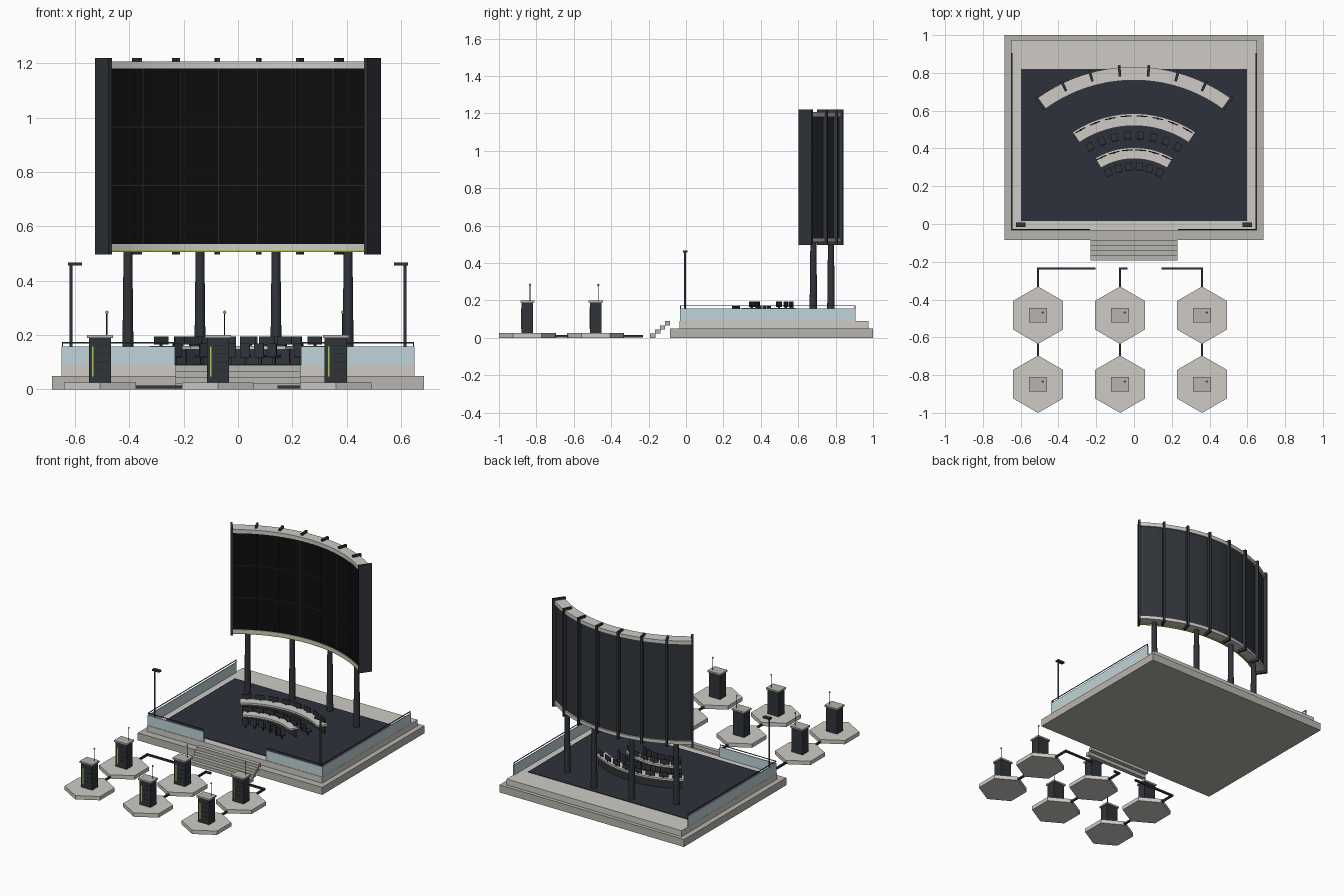
import bpy, bmesh, math
from mathutils import Matrix, Vector

if "Cube" in bpy.data.objects:
    bpy.data.objects.remove(bpy.data.objects["Cube"])


def mat(name, r, g, b):
    m = bpy.data.materials.new(name)
    m.diffuse_color = (r, g, b, 1)
    m.use_nodes = True
    m.node_tree.nodes["Principled BSDF"].inputs["Base Color"].default_value = m.diffuse_color
    return m


LIGHT = mat("pale_stone", .62, .60, .56)
STONE = mat("grey_stone", .47, .46, .42)
DARK = mat("dark_metal", .03, .035, .042)
FLOOR = mat("dark_floor", .027, .031, .043)
BLACK = mat("screen_black", .004, .004, .004)
SEAM = mat("seam_grey", .02, .022, .024)
GLASS = mat("pale_glass", .52, .66, .69)
GREEN = mat("green_light", .45, .6, .05)


def finish(name, bm, m):
    bmesh.ops.recalc_face_normals(bm, faces=bm.faces)
    me = bpy.data.meshes.new(name)
    bm.to_mesh(me)
    bm.free()
    me.materials.append(m)
    ob = bpy.data.objects.new(name, me)
    bpy.context.collection.objects.link(ob)
    return ob


def box(name, x, y, z, m, yaw=0.0, origin=(0, 0)):
    """Box from (min, max) ranges, turned about z and moved to origin."""
    bm = bmesh.new()
    bmesh.ops.create_cube(bm, size=1)
    for v in bm.verts:
        v.co = Vector([r[0] + (c + .5) * (r[1] - r[0]) for c, r in zip(v.co, (x, y, z))])
    bm.transform(Matrix.Translation((*origin, 0)) @ Matrix.Rotation(yaw, 4, 'Z'))
    return finish(name, bm, m)


def cyl(name, x, y, z0, z1, r0, r1, m, n=16, turn=0.0):
    bm = bmesh.new()
    bmesh.ops.create_cone(bm, cap_ends=True, segments=n, radius1=r0, radius2=r1, depth=z1 - z0,
                          matrix=Matrix.Translation((x, y, (z0 + z1) / 2)) @ Matrix.Rotation(turn, 4, 'Z'))
    ob = finish(name, bm, m)
    if n > 8:
        for p in ob.data.polygons:
            p.use_smooth = len(p.vertices) == 4
    return ob


def arc(name, cy, r0, r1, half, z0, z1, m, n=28):
    """Curved slab centred on (0, cy), swept from -half to +half around +y."""
    bm = bmesh.new()
    rings = []
    for i in range(n + 1):
        a = -half + 2 * half * i / n
        rings.append([bm.verts.new((r * math.sin(a), cy + r * math.cos(a), z))
                      for r, z in ((r0, z0), (r1, z0), (r1, z1), (r0, z1))])
    for p, q in zip(rings, rings[1:]):
        for k in range(4):
            f = bm.faces.new((p[k], p[(k + 1) % 4], q[(k + 1) % 4], q[k]))
            f.smooth = k in (1, 3)
    bm.faces.new(rings[0])
    bm.faces.new(rings[-1])
    ob = finish(name, bm, m)
    for e in ob.data.edges:
        a, b = (ob.data.vertices[i].co for i in e.vertices)
        e.use_edge_sharp = abs(a.z - b.z) < 1e-5
    return ob


# Platform tiers, stage floor and entry steps
box("platform_base", (-.685, .685), (-.085, 1), (0, .05), STONE)
box("platform_tier", (-.65, .65), (-.035, .975), (.05, .09), LIGHT)
box("stage_floor", (-.598, .598), (.015, .82), (.09, .094), FLOOR)
for i in range(4):
    y = -.192 + .0265 * i
    box("entry_step", (-.23, .23), (y, y + .028), (.0225 * i, .0225 * (i + 1)), STONE)

# Glass balustrade and lamp posts, both sides
for s in (-1, 1):
    sx = lambda a, b: tuple(sorted((s * a, s * b)))
    box("side_glass", sx(.643, .649), (-.032, .905), (.09, .158), GLASS)
    box("side_rail", sx(.644, .648), (-.032, .905), (.17, .174), DARK)
    box("front_glass", sx(.232, .649), (-.032, -.026), (.09, .158), GLASS)
    box("front_rail", sx(.232, .648), (-.031, -.027), (.17, .174), DARK)
    for px, py in ((.646, .903), (.646, -.029), (.234, -.029)):
        box("rail_post", (s * px - .002, s * px + .002), (py - .002, py + .002), (.09, .173), DARK)
    cyl("lamp_post", s * .615, -.005, .09, .46, .006, .006, DARK, 10)
    box("lamp_head", sx(.575, .626), (-.016, .008), (.456, .467), DARK)

# Curved display wall
CY, STEP = -.04, .18
HALF = 3.5 * STEP
arc("display_face", CY, .805, .82, HALF, .535, 1.182, BLACK)
arc("display_back", CY, .82, .862, HALF, .53, 1.185, DARK)
arc("display_top_cap", CY, .801, .872, HALF, 1.182, 1.207, LIGHT)
arc("display_bottom_cap", CY, .801, .872, HALF, .513, .535, LIGHT)
arc("display_light_strip", CY, .801, .809, HALF, .506, .513, GREEN)
for z in (.751, .966):
    arc("display_row_seam", CY, .8035, .81, HALF, z - .002, z + .002, SEAM)
for i in range(8):
    a = -HALF + STEP * i
    end = i in (0, 7)
    box("display_end_panel" if end else "display_rib", (-.007, .007),
        (.798 if end else .825, .884), (.497, 1.22), DARK, -a, (0, CY))
    if not end:
        box("display_column_seam", (-.002, .002), (.8035, .81), (.535, 1.182), SEAM, -a, (0, CY))

# Support columns
for a in (-.512, -.17, .17, .512):
    cyl("support_column", .827 * math.sin(a), CY + .827 * math.cos(a), .09, .52, .021, .016, DARK, 16)

# Curved desks with screens and chairs: inner r, outer r, half angle, seat r, count, spacing
for r0, r1, half, rs, n, gap in ((.52, .585, .589, .47, 8, .148), (.345, .405, .533, .305, 6, .182)):
    arc("desk_top", 0, r0, r1, half, .147, .16, LIGHT, 20)
    arc("desk_panel", 0, r1 - .02, r1 - .01, half - .02, .094, .147, DARK, 20)
    for i in range(n):
        a = (i - (n - 1) / 2) * gap
        box("desk_screen", (-.029, .029), (r1 - .016, r1 - .01), (.165, .195), DARK, -a)
        box("screen_stand", (-.004, .004), (r1 - .018, r1 - .008), (.159, .17), DARK, -a)
        box("chair_seat", (-.018, .018), (rs - .018, rs + .02), (.118, .126), DARK, -a)
        box("chair_back", (-.018, .018), (rs - .023, rs - .016), (.122, .17), DARK, -a)
        box("chair_leg", (-.005, .005), (rs - .005, rs + .005), (.094, .118), DARK, -a)

# Hexagonal pads with cabinets and aerials, joined by cable runs
for x, end in ((-.508, -.205), (-.074, -.035), (.36, .145)):
    for y in (-.483, -.848):
        cyl("hex_pad", x, y, 0, .026, .152, .152, LIGHT, 6, 0)
        box("cabinet_body", (x - .041, x + .041), (y - .031, y + .031), (.026, .19), DARK)
        box("cabinet_cap", (x - .048, x + .048), (y - .038, y + .038), (.19, .201), STONE)
        box("cabinet_light", (x - .029, x - .023), (y - .033, y - .03), (.048, .158), GREEN)
        for k in range(4):
            z = .07 + .03 * k
            box("cabinet_vent", (x - .012, x + .034), (y - .0325, y - .03), (z, z + .004), SEAM)
        cyl("aerial_rod", x + .025, y + .014, .2, .283, .002, .002, DARK, 8)
        bm = bmesh.new()
        bmesh.ops.create_uvsphere(bm, u_segments=12, v_segments=8, radius=.006,
                                  matrix=Matrix.Translation((x + .025, y + .014, .284)))
        finish("aerial_tip", bm, GREEN)
    box("cable_link", (x - .006, x + .006), (-.71, -.62), (.003, .015), DARK)
    box("cable_riser", (x - .006, x + .006), (-.35, -.229), (.003, .015), DARK)
    box("cable_branch", tuple(sorted((x, end))), (-.241, -.229), (.003, .015), DARK)
